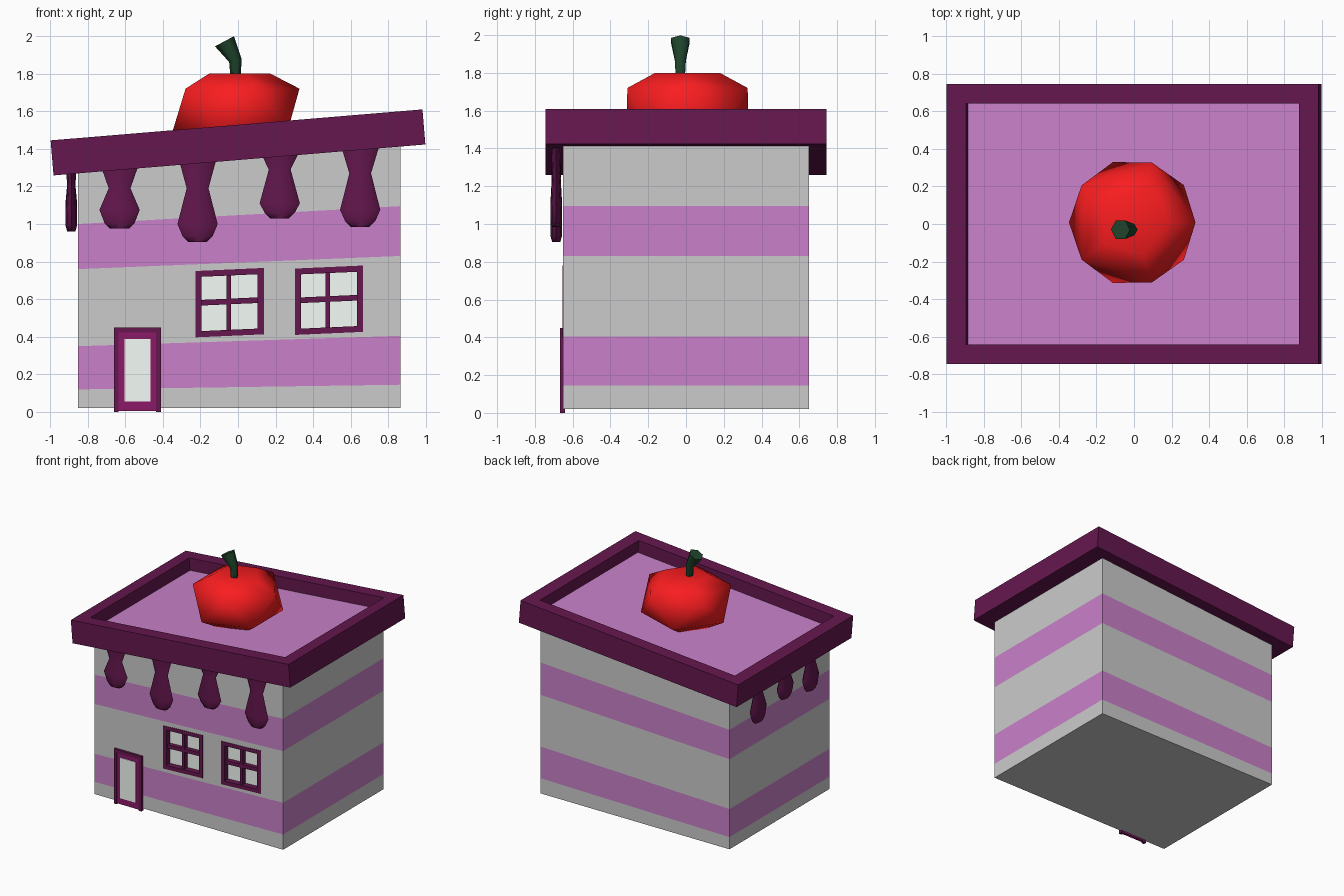
import bpy, bmesh, math
from mathutils import Matrix

if "Cube" in bpy.data.objects:
    bpy.data.objects.remove(bpy.data.objects["Cube"])


def mat(name, *rgb):
    m = bpy.data.materials.new(name)
    m.diffuse_color = (*rgb, 1)
    m.use_nodes = True
    m.node_tree.nodes["Principled BSDF"].inputs["Base Color"].default_value = m.diffuse_color
    return m


PLUM = mat("plum", .13, .0085, .077)
MAGENTA = mat("magenta", .264, .01, .137)
LILAC = mat("lilac", .59, .22, .59)
GLASS = mat("glass", .91, .98, .92)
RED = mat("red", .95, .012, .014)
GREEN = mat("green", .0137, .06, .025)
GREY = mat("grey", .8, .8, .8)


def finish(name, bm, *mats, smooth=None):
    bmesh.ops.recalc_face_normals(bm, faces=bm.faces)
    me = bpy.data.meshes.new(name)
    bm.to_mesh(me)
    bm.free()
    ob = bpy.data.objects.new(name, me)
    bpy.context.collection.objects.link(ob)
    for m in mats:
        me.materials.append(m)
    if smooth:
        bpy.context.view_layer.objects.active = ob
        ob.select_set(True)
        bpy.ops.object.shade_smooth_by_angle(angle=math.radians(smooth))
        ob.select_set(False)
    return ob


def bridge(bm, a, b):
    n = len(a)
    return [bm.faces.new((a[i], a[(i + 1) % n], b[(i + 1) % n], b[i])) for i in range(n)]


def boxes(name, material, y0, y1, rects, slope=0):
    """Upright slabs (x0, x1, z0, z1), leaning up to the right by slope."""
    bm = bmesh.new()
    mid = (min(r[0] for r in rects) + max(r[1] for r in rects)) / 2
    for x0, x1, z0, z1 in rects:
        for v in bmesh.ops.create_cube(bm, size=1)["verts"]:
            x = x1 if v.co.x > 0 else x0
            z = z1 if v.co.z > 0 else z0
            v.co = (x, y1 if v.co.y > 0 else y0, z + slope * (x - mid))
    return finish(name, bm, material)


# Striped walls: (height at left, height at right) of each band edge
LEVELS = [(.02, .02), (.12, .145), (.35, .405), (.76, .83), (1.0, 1.095), (1.275, 1.415)]
L, R, D = -.85, .865, .65
bm = bmesh.new()
rings = [[bm.verts.new(p) for p in ((L, -D, a), (R, -D, b), (R, D, b), (L, D, a))]
         for a, b in LEVELS]
for i in range(5):
    for f in bridge(bm, rings[i], rings[i + 1]):
        f.material_index = i % 2
bm.faces.new(rings[0])
bm.faces.new(rings[-1])
walls = finish("walls", bm, GREY, LILAC)

# Tilted roof tray with a sunken floor
bm = bmesh.new()
bmesh.ops.create_cube(bm, size=1, matrix=Matrix.Diagonal((1.985, 1.49, .187, 1)))
top = max(bm.faces, key=lambda f: f.calc_center_median().z)
bmesh.ops.inset_region(bm, faces=[top], thickness=.148)
floor = bmesh.ops.extrude_discrete_faces(bm, faces=[top])["faces"][0]
floor.material_index = 1
for v in floor.verts:
    v.co.z -= .1
roof = finish("roof", bm, PLUM, LILAC)
roof.location = (0, 0, 1.434)
roof.rotation_euler.y = math.radians(-4.76)

# Apple: five-sided staggered rings
bm = bmesh.new()
rings = []
for r, z, turn in ((.18, 1.8, 0), (.335, 1.72, 0), (.338, 1.5, 36), (.18, 1.41, 36)):
    angs = [math.radians(72 * k + turn) for k in range(5)]
    rings.append([bm.verts.new((r * math.cos(a) - .008, r * math.sin(a) + .008, z)) for a in angs])
bridge(bm, rings[0], rings[1])
bridge(bm, rings[2], rings[3])
for k in range(5):
    j = (k + 1) % 5
    bm.faces.new((rings[1][k], rings[1][j], rings[2][k]))
    bm.faces.new((rings[1][j], rings[2][j], rings[2][k]))
for ring, z in ((rings[0], 1.785), (rings[3], 1.4)):
    pole = bm.verts.new((-.008, .008, z))
    for k in range(5):
        bm.faces.new((ring[k], ring[(k + 1) % 5], pole))
finish("apple", bm, RED, smooth=80)

# Bent stem flaring to its cut end: (x, z, radius, tilt)
bm = bmesh.new()
rings = []
for x, z, r, tilt in ((-.012, 1.75, .026, 0), (-.014, 1.87, .034, 15), (-.072, 1.972, .057, 28)):
    t = math.radians(tilt)
    rings.append([bm.verts.new((x + r * math.cos(a) * math.cos(t), -.03 + r * math.sin(a),
                                z + r * math.cos(a) * math.sin(t)))
                  for a in (math.tau * k / 6 for k in range(6))])
bridge(bm, rings[0], rings[1])
bridge(bm, rings[1], rings[2])
bm.faces.new(rings[0])
bm.faces.new(rings[2])
finish("stem", bm, GREEN, smooth=60)


# Icing drips: flattened drops hanging just in front of the wall
def drip(name, pos, top, waist, belly, bottom, side=False):
    bm = bmesh.new()
    rings = []
    for w, d, z in ((.10, .028, top), (.058, .021, waist), (.107, .031, belly),
                    (.08, .03, bottom + .03), (.05, .022, bottom)):
        ring = []
        for k in range(8):
            a = math.tau * k / 8
            u, out = w * math.cos(a), .037 + d * math.sin(a)
            ring.append(bm.verts.new((L - out, pos + u, z) if side else (pos + u, -D - out, z)))
        rings.append(ring)
    for a, b in zip(rings, rings[1:]):
        bridge(bm, a, b)
    bm.faces.new(rings[0])
    bm.faces.new(rings[-1])
    finish(name, bm, PLUM, smooth=60)


for i, d in enumerate(((-.63, 1.31, 1.19, 1.075, .975), (-.215, 1.345, 1.19, 1.0, .905),
                       (.222, 1.375, 1.29, 1.11, 1.03), (.65, 1.41, 1.27, 1.075, .985))):
    drip(f"front_drip_{i + 1}", *d)
for i, d in enumerate(((.33, 1.3, 1.19, 1.06, .96), (-.02, 1.3, 1.22, 1.11, 1.02),
                       (-.35, 1.3, 1.19, 1.06, .96))):
    drip(f"left_drip_{i + 1}", *d, side=True)

# Windows set into wall openings, with crossed glazing bars
for i, (x0, z0) in enumerate(((-.225, .405), (.302, .418))):
    x1, z1, w = x0 + .362, z0 + .353, .032
    xm, zm = x0 + .176, z0 + .183
    cutter = boxes(f"window_cutter_{i + 1}", GREY, -.7, -.595,
                   [(x0 + .01, x1 - .01, z0 + .01, z1 - .01)], .045)
    cutter.hide_render = True
    cutter.hide_set(True)
    cut = walls.modifiers.new(f"window_opening_{i + 1}", "BOOLEAN")
    cut.operation, cut.object, cut.solver = "DIFFERENCE", cutter, "EXACT"
    boxes(f"window_frame_{i + 1}", PLUM, -.653, -.6,
          [(x0, x0 + w, z0, z1), (x1 - w, x1, z0, z1),
           (x0 + w, x1 - w, z0, z0 + w), (x0 + w, x1 - w, z1 - w, z1)], .045)
    boxes(f"window_bars_{i + 1}", PLUM, -.64, -.6,
          [(xm - .012, xm + .012, z0 + w, z1 - w),
           (x0 + w, x1 - w, zm - .015, zm + .015)], .045)
    boxes(f"window_glass_{i + 1}", GLASS, -.605, -.59,
          [(x0 + .005, x1 - .005, z0 + .005, z1 - .005)], .045)

# Door
boxes("door_frame", PLUM, -.668, -.64,
      [(-.66, -.635, 0, .45), (-.435, -.41, 0, .45), (-.635, -.435, .422, .45)])
boxes("door_leaf", MAGENTA, -.661, -.64, [(-.635, -.435, .005, .422)])
boxes("door_glass", GLASS, -.664, -.645, [(-.605, -.465, .055, .388)])
